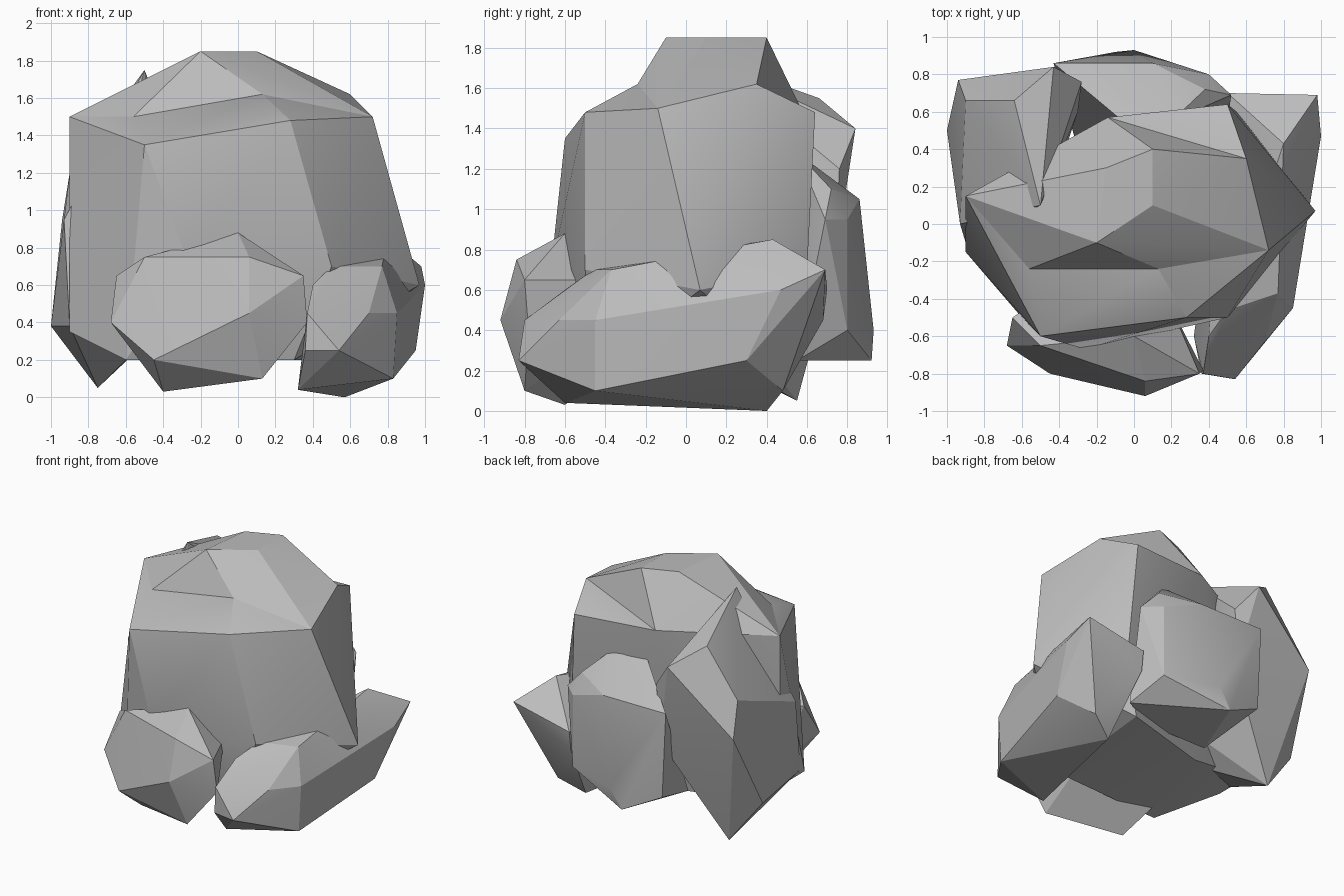
import bpy
import bmesh
from math import radians

default_cube = bpy.data.objects.get("Cube")
if default_cube:
    bpy.data.objects.remove(default_cube, do_unlink=True)

# One plain stone colour for the whole pile
stone = bpy.data.materials.new("stone_grey")
stone.use_nodes = True
stone_colour = (0.5, 0.5, 0.5, 1)
stone.diffuse_color = stone_colour
stone.node_tree.nodes["Principled BSDF"].inputs["Base Color"].default_value = stone_colour


def tier(height, *corners):
    """Corners of a stone that share one height."""
    return [(x, y, height) for x, y in corners]


def boulder(name, *tiers):
    """Wrap a convex faceted stone around its tiers of corners."""
    bm = bmesh.new()
    for level in tiers:
        for corner in level:
            bm.verts.new(corner)
    hull = bmesh.ops.convex_hull(bm, input=bm.verts[:])
    # Corners swallowed by the hull are not part of the surface
    loose = {item for item in hull["geom_interior"] + hull["geom_unused"]
             if isinstance(item, bmesh.types.BMVert)}
    bmesh.ops.delete(bm, geom=list(loose), context="VERTS")
    bmesh.ops.recalc_face_normals(bm, faces=bm.faces[:])

    mesh = bpy.data.meshes.new(name)
    bm.to_mesh(mesh)
    bm.free()
    mesh.materials.append(stone)
    rock = bpy.data.objects.new(name, mesh)
    bpy.context.scene.collection.objects.link(rock)

    # Soften the shallow creases, keep the strong ones crisp
    bpy.ops.object.select_all(action="DESELECT")
    rock.select_set(True)
    bpy.context.view_layer.objects.active = rock
    bpy.ops.object.shade_smooth_by_angle(angle=radians(20))


# The ledge is shared by the tall centre stone and the crown rising from it
high_ledge = tier(1.62, (.13, -.24), (.6, .35))
low_ledge = tier(1.5, (-.56, -.24), (-.9, .15), (.72, -.14), (-.14, .57))

boulder("centre_crown", high_ledge, low_ledge,
        tier(1.85, (-.2, -.1), (.1, .1), (.1, .4), (-.15, .3)))

boulder("centre_boulder", high_ledge, low_ledge,
        tier(1.48, (.28, -.5), (.5, .64)),
        tier(1.35, (-.5, -.6)),
        tier(.97, (.85, 0)),
        tier(.7, (.5, -.5), (-.26, -.67), (.55, .6)),
        tier(.6, (.97, .07)),
        tier(.35, (-.9, -.15), (-.9, .15)),
        tier(.2, (-.6, -.5), (.3, -.45), (.4, .5), (-.3, .3)))

# Low stone leaning on the front
boulder("front_boulder",
        tier(.88, (0, -.6)),
        tier(.75, (.06, -.84), (-.5, -.65)),
        tier(.65, (-.65, -.5), (.35, -.8), (.2, -.6), (-.5, -.4), (.2, -.45)),
        tier(.45, (.06, -.92)),
        tier(.4, (-.68, -.65), (.37, -.78), (.1, -.4)),
        tier(.2, (-.45, -.8), (-.5, -.4)),
        tier(.1, (.13, -.8)),
        tier(.03, (-.4, -.6)))

# Long low stone running along the side
boulder("side_boulder",
        tier(.85, (.8, .43)),
        tier(.7, (.77, -.37), (.5, -.46), (.98, .69)),
        tier(.6, (1, .47), (.5, .7), (.4, -.6)),
        tier(.45, (.37, -.8), (.85, -.45), (.7, -.63), (.5, .68)),
        tier(.25, (.54, -.83), (.36, -.8), (.95, .3)),
        tier(.1, (.83, -.45), (.75, .48)),
        tier(.04, (.32, -.6)),
        tier(0, (.57, .4)))

# Upright pointed stone at the back corner
boulder("corner_boulder",
        tier(1.75, (-.5, .1)),
        tier(1.55, (-.64, .66)),
        tier(1.4, (-.43, .84)),
        tier(1.2, (-.28, .76), (-.3, .6), (-.9, .66)),
        tier(.95, (-.94, .77), (-.93, 0)),
        tier(.75, (-.3, .74)),
        tier(.38, (-1, .5), (-.9, -.1), (-.9, .2), (-.4, .3)),
        tier(.25, (-.55, .2)),
        tier(.05, (-.75, .55)))

# Squat stone filling the back
boulder("back_boulder",
        tier(1.28, (0, .5), (.2, .55)),
        tier(1.1, (.38, .72)),
        tier(1.05, (.1, .86), (-.25, .86), (-.43, .86)),
        tier(.95, (.52, .69), (.4, .8)),
        tier(.4, (0, .93), (.4, .8), (-.4, .86)),
        tier(.25, (-.1, .92), (.5, .55), (.2, .4), (-.3, .4)))
